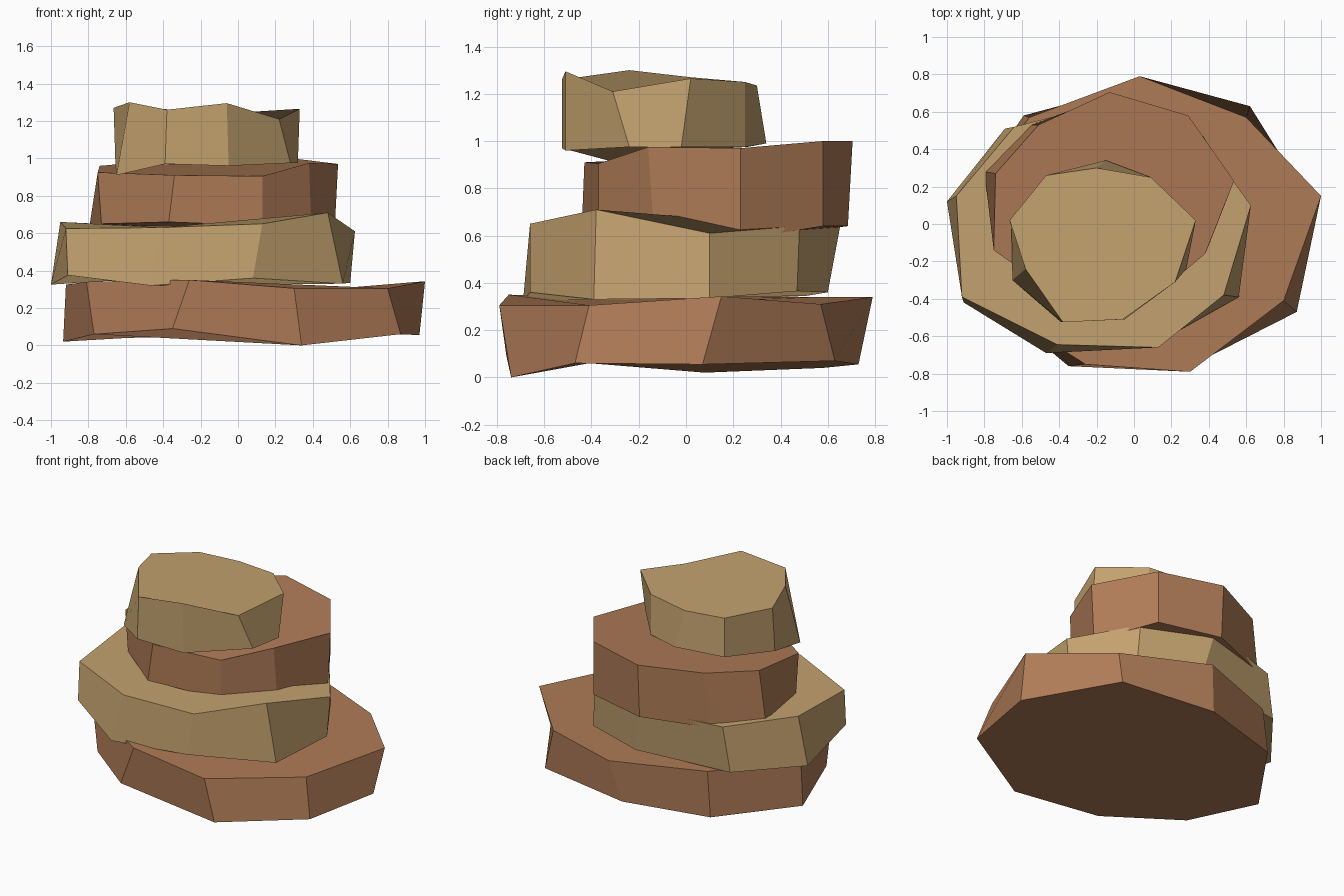
import bpy, bmesh


def material(name, rgb):
    m = bpy.data.materials.new(name)
    m.diffuse_color = (*rgb, 1)
    return m


BROWN = material("red_brown_stone", (0.43, 0.20, 0.095))
TAN = material("tan_stone", (0.55, 0.36, 0.157))


def slab(name, mat, outline, tops, base, nudges):
    """Rough nine-sided slab: the lower ring copies the upper outline at
    height base, then each corner in nudges is shifted by (dx, dy, dz)."""
    bm = bmesh.new()
    upper = [bm.verts.new((x, y, z)) for (x, y), z in zip(outline, tops)]
    lower = []
    for i, (x, y) in enumerate(outline):
        dx, dy, dz = nudges.get(i, (0, 0, 0))
        lower.append(bm.verts.new((x + dx, y + dy, base + dz)))
    n = len(outline)
    bm.faces.new(upper)
    bm.faces.new(lower[::-1])
    for i in range(n):
        j = (i + 1) % n
        bm.faces.new((lower[i], lower[j], upper[j], upper[i]))
    bmesh.ops.recalc_face_normals(bm, faces=bm.faces)
    me = bpy.data.meshes.new(name)
    bm.to_mesh(me)
    bm.free()
    me.materials.append(mat)
    ob = bpy.data.objects.new(name, me)
    bpy.context.collection.objects.link(ob)


# Corners run counter-clockwise seen from above
# Widest slab, on the ground
slab("bottom_rock", BROWN,
     [(.30, -.79), (.80, -.41), (1.0, .15), (.60, .57), (.03, .79),
      (-.56, .57), (-.92, .08), (-.81, -.40), (-.26, -.75)],
     [.305, .305, .343, .31, .34, .34, .325, .34, .35], .055,
     {0: (.04, .05, -.055), 1: (.07, -.06, .005), 2: (-.03, -.08, 0),
      3: (.02, .06, .015), 4: (-.06, -.06, 0), 5: (-.03, .01, -.015),
      6: (-.015, 0, -.035), 7: (.04, -.01, .005), 8: (-.09, -.01, .035)})

# Second slab, shifted to the left
slab("lower_middle_rock", TAN,
     [(-.92, -.39), (-.41, -.645), (.13, -.66), (.48, -.38), (.625, .10),
      (.35, .48), (-.10, .66), (-.64, .52), (-.95, .15)],
     [.625, .63, .65, .71, .61, .64, .68, .645, .66], .335,
     {0: (.01, -.03, .04), 1: (-.06, -.045, -.015), 2: (-.05, 0, .025),
      3: (.08, -.01, -.005), 4: (-.025, 0, 0), 5: (.02, -.01, .03),
      6: (.06, -.06, .025), 7: (-.05, -.01, .01), 8: (-.05, -.03, -.01)})

# Third slab, shifted to the back
slab("upper_middle_rock", BROWN,
     [(-.13, .705), (-.51, .53), (-.74, .27), (-.75, -.14), (-.34, -.43),
      (.13, -.37), (.38, -.16), (.535, .23), (.29, .58)],
     [1.0, .98, .96, .925, .91, .905, .975, .97, 1.0], .64,
     {0: (0, -.02, 0), 1: (-.04, 0, -.02), 2: (-.06, .01, -.04),
      3: (.02, 0, .01), 4: (-.03, -.01, .02), 6: (.01, .02, .04),
      7: (-.02, 0, -.055)})

# Small capping slab
slab("top_rock", TAN,
     [(-.47, .26), (-.665, .02), (-.58, -.24), (-.38, -.525),
      (-.06, -.51), (.22, -.31), (.33, .02), (.09, .25), (-.20, .30)],
     [1.24, 1.27, 1.30, 1.26, 1.295, 1.21, 1.265, 1.25, 1.235], .975,
     {1: (.01, -.04, -.015), 2: (-.07, -.06, -.065), 3: (-.01, 0, -.005),
      4: (.01, 0, -.015), 5: (.06, .07, 0), 6: (-.01, -.04, 0),
      8: (.05, .04, .015)})
